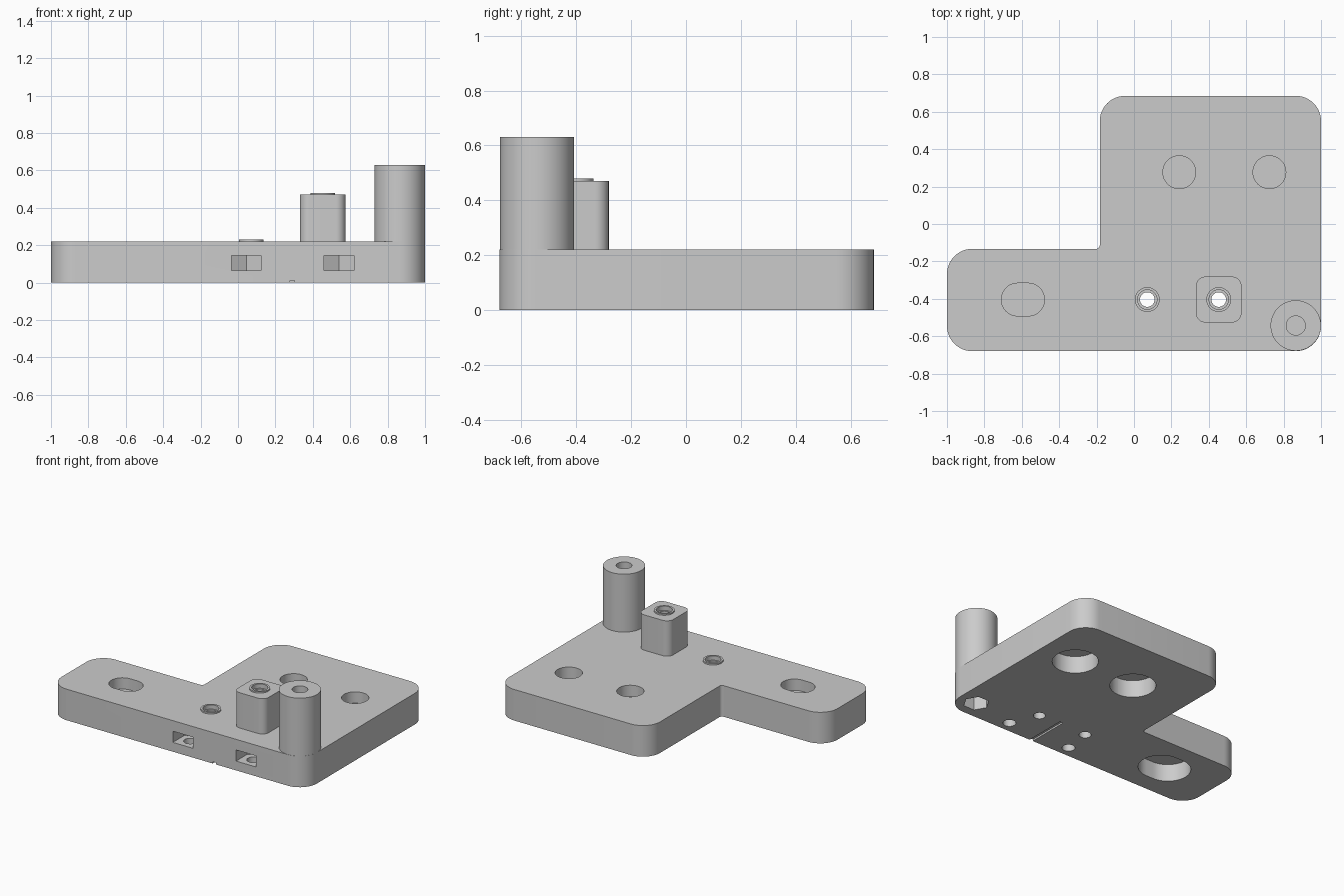
import bpy, bmesh
from math import sin, cos, pi, radians
from mathutils import Vector

if "Cube" in bpy.data.objects:
    bpy.data.objects.remove(bpy.data.objects["Cube"])

grey = bpy.data.materials.new("plain grey")
grey.use_nodes = True
COLOUR = (0.6, 0.6, 0.6, 1)
grey.diffuse_color = COLOUR
grey.node_tree.nodes["Principled BSDF"].inputs["Base Color"].default_value = COLOUR


def rounded(corners, steps=12):
    """Outline with right-angled corners (x, y, radius) turned into arcs."""
    pts = []
    for i, (x, y, r) in enumerate(corners):
        p = Vector((x, y))
        d1 = (Vector(corners[i - 1][:2]) - p).normalized()
        d2 = (Vector(corners[(i + 1) % len(corners)][:2]) - p).normalized()
        centre = p + r * (d1 + d2)
        for k in range(steps + 1):
            t = k / steps * pi / 2
            pts.append(centre - r * (d2 * cos(t) + d1 * sin(t)))
    return pts


def rect(cx, cy, w, h, r):
    signs = ((-1, -1), (1, -1), (1, 1), (-1, 1))
    return rounded([(cx + sx * w / 2, cy + sy * h / 2, r) for sx, sy in signs])


def ring_points(cx, cy, r, n=64):
    return [(cx + r * cos(2 * pi * k / n), cy + r * sin(2 * pi * k / n)) for k in range(n)]


def prism(name, outline, z0, z1):
    bm = bmesh.new()
    base = bm.faces.new([bm.verts.new((p[0], p[1], z0)) for p in outline])
    top = bmesh.ops.extrude_face_region(bm, geom=[base])["geom"]
    bmesh.ops.translate(bm, vec=(0, 0, z1 - z0),
                        verts=[v for v in top if isinstance(v, bmesh.types.BMVert)])
    bmesh.ops.recalc_face_normals(bm, faces=bm.faces)
    mesh = bpy.data.meshes.new(name)
    bm.to_mesh(mesh)
    bm.free()
    mesh.materials.append(grey)
    obj = bpy.data.objects.new(name, mesh)
    bpy.context.collection.objects.link(obj)
    return obj


def carve(obj, cutters):
    """Cut the cutters away, bake the result and shade it."""
    for c in cutters:
        mod = obj.modifiers.new("cut", "BOOLEAN")
        mod.operation, mod.solver, mod.object = "DIFFERENCE", "EXACT", c
        c.hide_render = True
    graph = bpy.context.evaluated_depsgraph_get()
    mesh = bpy.data.meshes.new_from_object(obj.evaluated_get(graph))
    obj.modifiers.clear()
    obj.data = mesh
    bpy.ops.object.select_all(action="DESELECT")
    obj.select_set(True)
    bpy.context.view_layer.objects.active = obj
    bpy.ops.object.shade_smooth_by_angle(angle=radians(28))


T = 0.22                # plate thickness
BLOCK_TOP = 0.47
POST = (0.865, -0.543)
R = 0.135

# Solid parts
plate = prism("base_plate", rounded([
    (-1, -0.68, R), (1, -0.68, R), (1, 0.685, R), (-0.183, 0.685, R),
    (-0.183, -0.133, 0.02), (-1, -0.133, R)]), 0, T)
post = prism("tall_post", ring_points(*POST, R), T, 0.63)
block = prism("square_block", rect(0.453, -0.404, 0.243, 0.245, 0.05), T, BLOCK_TOP)

plate_cuts, block_cuts = [], []

# Mounting holes: narrow from above, wide from below, thin web between
for x, y, extra in ((0.242, 0.277, 0), (0.724, 0.277, 0), (-0.594, -0.404, 0.055)):
    for r, z0, z1 in ((0.0875, 0.14, 0.3), (0.148, -0.1, 0.122)):
        plate_cuts.append(prism("hole_cutter", rect(x, y, 2 * r + extra, 2 * r, r - 0.001), z0, z1))

# Post bore with a hexagonal nut pocket underneath
bore = prism("bore_cutter", ring_points(*POST, 0.051), 0.17, 0.8)
plate_cuts += [bore, prism("hex_cutter", ring_points(*POST, 0.085, 6), -0.1, 0.15)]

# Small through holes with a raised collar and a stepped mouth
for name, x, top, cuts in (("plate_collar", 0.071, T, plate_cuts),
                           ("block_collar", 0.453, BLOCK_TOP, block_cuts)):
    through = prism("through_cutter", ring_points(x, -0.404, 0.039), -0.1, 0.7)
    mouth = prism("mouth_cutter", ring_points(x, -0.404, 0.052), top - 0.02, 0.7)
    cuts += [through, mouth]
    if cuts is block_cuts:
        plate_cuts.append(through)
    collar = prism(name, ring_points(x, -0.404, 0.066), top, top + 0.01)
    carve(collar, [mouth])

# Nut slots in the front edge, each with a screw hole from below
for x in (0.045, 0.54):
    y = -0.6
    slot = [(x - 0.079, -0.8), (x + 0.079, -0.8), (x + 0.079, y + 0.045),
            (x, y + 0.091), (x - 0.079, y + 0.045)]
    plate_cuts.append(prism("slot_cutter", slot, 0.066, 0.145))
    plate_cuts.append(prism("screw_cutter", ring_points(x, y, 0.042, 32), -0.1, 0.1))

# Shallow groove under the front edge
plate_cuts.append(prism("groove_cutter", rect(0.29, -0.59, 0.026, 0.42, 0.001), -0.1, 0.012))

carve(plate, plate_cuts)
carve(post, [bore])
carve(block, block_cuts)

for obj in list(bpy.data.objects):
    if "_cutter" in obj.name:
        bpy.data.objects.remove(obj)
